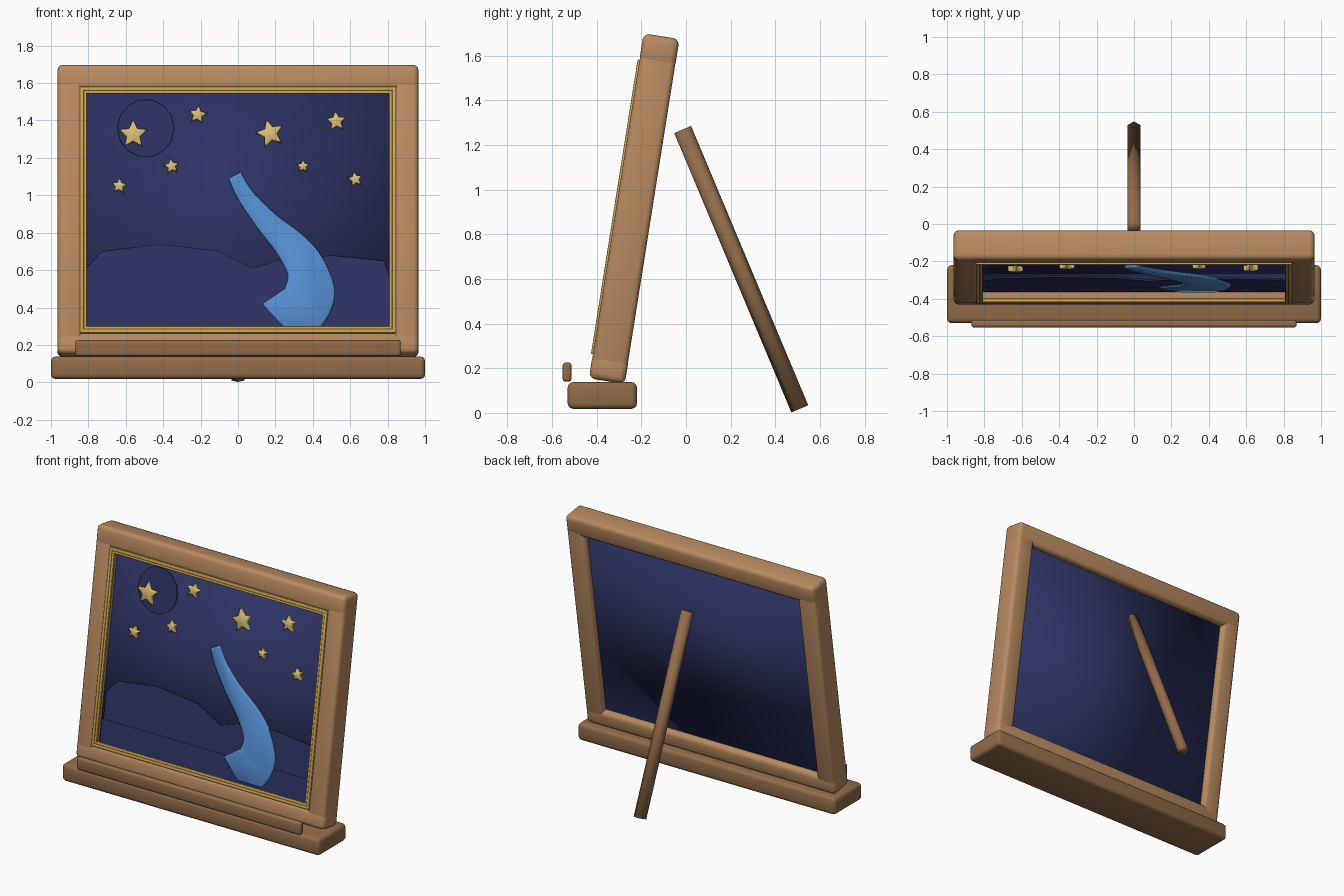
import bpy, bmesh, math
from mathutils import Matrix, Vector

if "Cube" in bpy.data.objects:
    bpy.data.objects.remove(bpy.data.objects["Cube"])

TILT = math.radians(9)
# Leaning frame space: x across, y depth (0 = frame front), z up the slope
LEAN = Matrix.Translation((0, -0.435, 0.155)) @ Matrix.Rotation(-TILT, 4, 'X')
H, T, W = 1.565, 0.163, 0.965      # frame height, thickness, half width
FACE = 0.065                       # depth of the picture surface


def mat(name, rgb):
    m = bpy.data.materials.new(name)
    m.diffuse_color = (*rgb, 1)
    m.use_nodes = True
    m.node_tree.nodes["Principled BSDF"].inputs["Base Color"].default_value = m.diffuse_color
    return m


WOOD = mat("light wood", (0.479, 0.254, 0.117))
DARK = mat("dark wood", (0.287, 0.150, 0.068))
GOLD = mat("gold trim", (0.610, 0.376, 0.085))
STAR = mat("pale gold", (0.680, 0.500, 0.170))
NAVY = mat("night blue", (0.026, 0.033, 0.127))
BLUE = mat("river blue", (0.090, 0.270, 0.640))


def finish(name, bm, material, matrix=None, bevel=0, segments=3, angle=40):
    bmesh.ops.recalc_face_normals(bm, faces=bm.faces)
    me = bpy.data.meshes.new(name)
    bm.to_mesh(me)
    bm.free()
    me.materials.append(material)
    ob = bpy.data.objects.new(name, me)
    bpy.context.collection.objects.link(ob)
    if matrix:
        ob.matrix_world = matrix
    bpy.ops.object.select_all(action='DESELECT')
    ob.select_set(True)
    bpy.context.view_layer.objects.active = ob
    if bevel:
        b = ob.modifiers.new("bevel", 'BEVEL')
        b.width, b.segments = bevel, segments
        b.limit_method, b.angle_limit = 'ANGLE', math.radians(50)
        bpy.ops.object.modifier_apply(modifier="bevel")
    bpy.ops.object.shade_smooth_by_angle(angle=math.radians(angle))
    return ob


def box(name, x, y, z, material, matrix=None, bevel=0, angle=40):
    bm = bmesh.new()
    bmesh.ops.create_cube(bm, size=1)
    for v in bm.verts:
        v.co = [r[0] + (c + 0.5) * (r[1] - r[0]) for c, r in zip(v.co, (x, y, z))]
    return finish(name, bm, material, matrix, bevel, angle=angle)


def plate(name, outline, height, material, rim=0.0):
    """Raised flat shape on the picture, outline given in front view x, z."""
    bm = bmesh.new()
    pts = [(x, (z - 0.147) / math.cos(TILT)) for x, z in outline]
    face = bm.faces.new([bm.verts.new((x, FACE + 0.003, z)) for x, z in pts])
    out = bmesh.ops.extrude_face_region(bm, geom=[face])
    for v in out['geom']:
        if isinstance(v, bmesh.types.BMVert):
            v.co.y = FACE - height
    front = [f for f in out['geom'] if isinstance(f, bmesh.types.BMFace)]
    if rim:
        for v in front[0].verts:
            v.co.y += rim
        bm.normal_update()
        bmesh.ops.inset_region(bm, faces=front, thickness=rim * 1.5, use_even_offset=True)
        for v in front[0].verts:
            v.co.y -= rim
    return finish(name, bm, material, LEAN, angle=60)


def smooth_line(pts, n=5):
    """Catmull-Rom points through a few control points."""
    p = [Vector(q) for q in [pts[0], *pts, pts[-1]]]
    out = []
    for i in range(1, len(p) - 2):
        a, b, c, d = p[i - 1:i + 3]
        for k in range(n):
            t = k / n
            out.append(tuple(0.5 * (2 * b + (c - a) * t + (2 * a - 5 * b + 4 * c - d) * t * t
                                    + (3 * b - a - 3 * c + d) * t ** 3)))
    return out + [tuple(pts[-1])]


# Frame: rails across, stiles between
box("frame_top_rail", (-W, W), (0, T), (H - 0.135, H), WOOD, LEAN, 0.028)
box("frame_bottom_rail", (-W, W), (0, T), (0, 0.115), WOOD, LEAN, 0.028)
for side, s in (("left", -1), ("right", 1)):
    box(f"frame_{side}_stile", sorted((s * 0.83, s * (W - 0.001))), (0.001, T - 0.001),
        (0.04, H - 0.04), WOOD, LEAN, 0.025)

# Gold trim: a raised outer band and a slightly lower inner band on each side
for band, far, near, proud in (("outer", 0.845, 0.824, 0.008), ("inner", 0.826, 0.808, 0.005)):
    e = 0.845 - far
    lo, hi, w = 0.11 + e, 1.443 - e, far - near
    depth = (-proud, 0.014)
    for side, s in (("left", -1), ("right", 1)):
        box(f"trim_{band}_{side}", sorted((s * near, s * far)), depth, (lo, hi), GOLD, LEAN, 0.005)
    for side, z in (("bottom", lo), ("top", hi - w)):
        box(f"trim_{band}_{side}", (-far, far), depth, (z, z + w), GOLD, LEAN, 0.005)

# Picture panel
box("night_panel", (-0.835, 0.835), (FACE, 0.12), (0.10, 1.45), NAVY, LEAN, 0, 180)

# Moon disc, hills and foreground
plate("moon", [(-0.493 + 0.152 * math.cos(i * math.tau / 14),
                1.36 + 0.155 * math.sin(i * math.tau / 14)) for i in range(14)], 0.008, NAVY)
plate("hills", [(-0.81, 0.28), (-0.81, 0.61), (-0.73, 0.70), (-0.42, 0.74), (-0.11, 0.705),
                (0.08, 0.61), (0.2, 0.65), (0.5, 0.68), (0.78, 0.65), (0.81, 0.57),
                (0.81, 0.28)], 0.008, NAVY)
plate("foreground", [(-0.82, 0.27), (-0.82, 0.43), (0.82, 0.43), (0.82, 0.27)], 0.012, NAVY)

# River
left = [(-0.05, 1.09), (0.0, 0.98), (0.1, 0.83), (0.2, 0.70), (0.265, 0.58), (0.25, 0.50)]
right = [(0.44, 0.29), (0.50, 0.39), (0.515, 0.51), (0.45, 0.67), (0.35, 0.785),
         (0.2, 0.90), (0.08, 1.02), (0.015, 1.125)]
plate("river", smooth_line(left) + [(0.13, 0.42), (0.22, 0.32), (0.25, 0.29)]
      + smooth_line(right), 0.02, BLUE, 0.006)

# Stars: x, z, radius, turn
stars = [(-0.56, 1.325, 0.08, 0), (0.172, 1.33, 0.078, 15), (-0.215, 1.43, 0.05, -8),
         (0.525, 1.395, 0.056, 5), (-0.355, 1.155, 0.043, 10), (-0.635, 1.05, 0.043, -5),
         (0.348, 1.155, 0.036, 0), (0.627, 1.085, 0.043, 12)]
for n, (x, z, r, turn) in enumerate(stars):
    ring = []
    for i in range(10):
        a = math.radians(90 + turn + 36 * i)
        k = r * (0.47 if i % 2 else 1)
        ring.append((x + k * math.cos(a), z + k * math.sin(a)))
    plate(f"star_{n + 1}", ring, 0.03, STAR, 0.004)

# Base ledge and front lip
box("base_ledge", (-1, 1), (-0.53, -0.22), (0.018, 0.138), DARK, None, 0.025)
box("front_lip", (-0.87, 0.87), (-0.553, -0.513), (0.14, 0.226), DARK, None, 0.014)

# Six-sided back leg
top, foot = Vector((0, -0.015, 1.27)), Vector((0, 0.51, 0.018))
bm = bmesh.new()
bmesh.ops.create_cone(bm, cap_ends=True, segments=6, radius1=0.041, radius2=0.041,
                      depth=(top - foot).length)
lean_back = math.atan2(foot.y - top.y, top.z - foot.z)
if not any(abs(v.co.x) < 1e-4 for v in bm.verts):
    bmesh.ops.rotate(bm, verts=bm.verts, matrix=Matrix.Rotation(math.pi / 6, 3, 'Z'))
finish("back_leg", bm, DARK, Matrix.Translation((top + foot) / 2)
       @ Matrix.Rotation(lean_back, 4, 'X'), angle=180)
